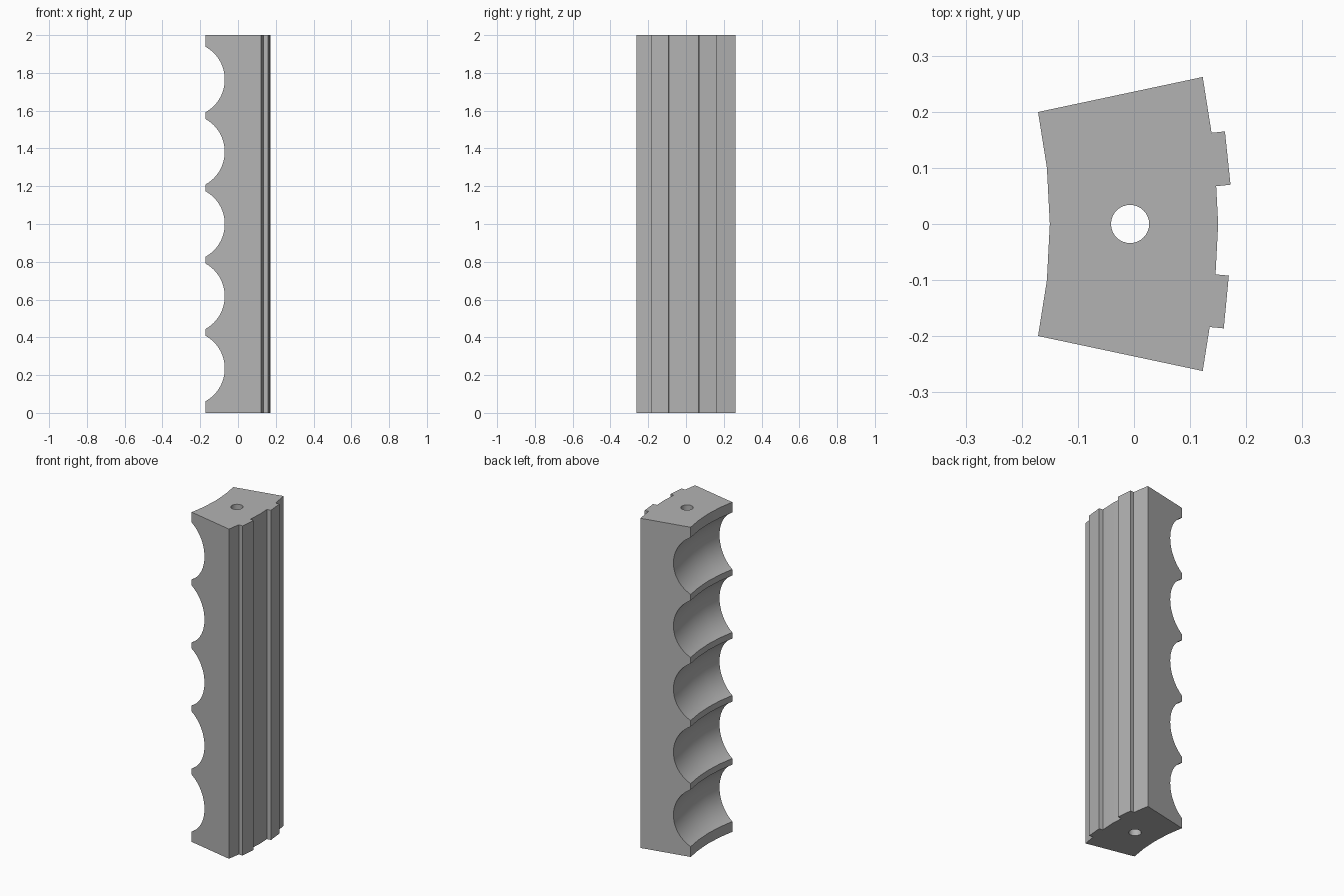
import bpy, bmesh, math
from mathutils import Vector

if "Cube" in bpy.data.objects:
    bpy.data.objects.remove(bpy.data.objects["Cube"], do_unlink=True)

HEIGHT = 2.0
AXIS_X = -1.11                  # axis of the ring that the block is a slice of
R_IN, R_OUT = 0.96, 1.26
HALF_ANGLE, ARC_STEPS = math.radians(12), 4
GROOVE_R, GROOVE_CENTRE = 0.196, 0.867
GROOVES, GROOVE_PITCH = 5, 0.3825

grey = bpy.data.materials.new("plain grey")
grey.use_nodes = True
grey.diffuse_color = (0.45, 0.45, 0.45, 1)
grey.node_tree.nodes["Principled BSDF"].inputs["Base Color"].default_value = grey.diffuse_color


def finish(name, bm):
    bmesh.ops.recalc_face_normals(bm, faces=bm.faces)
    mesh = bpy.data.meshes.new(name)
    bm.to_mesh(mesh)
    bm.free()
    mesh.materials.append(grey)
    obj = bpy.data.objects.new(name, mesh)
    bpy.context.collection.objects.link(obj)
    return obj


def loft(name, rings, closed=False):
    """Skin a row of matching outlines and cap both ends."""
    bm = bmesh.new()
    rows = [[bm.verts.new(p) for p in ring] for ring in rings]
    n = len(rows[0])
    for a, b in zip(rows, rows[1:]):
        for i in range(n):
            j = (i + 1) % n
            bm.faces.new((a[i], a[j], b[j], b[i]))
    bm.faces.new(rows[0])
    bm.faces.new(rows[-1])
    return finish(name, bm)


def prism(name, outline, z0, z1):
    return loft(name, [[(x, y, z) for x, y in outline] for z in (z0, z1)])


def combine(target, tool, operation):
    mod = target.modifiers.new(tool.name, "BOOLEAN")
    mod.operation, mod.object, mod.solver = operation, tool, "EXACT"
    bpy.context.view_layer.objects.active = target
    bpy.ops.object.modifier_apply(modifier=mod.name)
    bpy.data.objects.remove(tool, do_unlink=True)


# Radial section with a row of round grooves down the inner side
section = [(R_OUT, 0), (R_OUT, HEIGHT), (R_IN, HEIGHT)]
mouth = math.acos((R_IN - GROOVE_CENTRE) / GROOVE_R)
for k in reversed(range(GROOVES)):
    zc = HEIGHT / 2 + (k - (GROOVES - 1) / 2) * GROOVE_PITCH
    for i in range(25):
        a = mouth * (1 - i / 12)
        section.append((GROOVE_CENTRE + GROOVE_R * math.cos(a), zc + GROOVE_R * math.sin(a)))
section.append((R_IN, 0))

# Block: the section swept round the ring axis
rings = []
for s in range(ARC_STEPS + 1):
    t = HALF_ANGLE * (2 * s / ARC_STEPS - 1)
    rings.append([(AXIS_X + r * math.cos(t), r * math.sin(t), z) for r, z in section])
block = loft("grooved_block", rings)

# Two upright ribs on the outer side, rooted inside the block
for name, p, q in (("left_rib", (0.172, 0.07), (0.162, 0.165)),
                   ("right_rib", (0.16, -0.186), (0.169, -0.092))):
    p, q = Vector(p), Vector(q)
    side = (q - p).normalized()
    inward = Vector((-side.y, side.x)) * 0.06
    rib = prism(name, [p, q, q + inward, p + inward], 0, HEIGHT)
    combine(block, rib, "UNION")

# Round bore from top to bottom
circle = [(-0.007 + 0.034 * math.cos(math.tau * i / 32), 0.034 * math.sin(math.tau * i / 32))
          for i in range(32)]
combine(block, prism("bore", circle, -0.1, HEIGHT + 0.1), "DIFFERENCE")

# Smooth grooves, crisp corners
bpy.ops.object.select_all(action="DESELECT")
block.select_set(True)
bpy.context.view_layer.objects.active = block
bpy.ops.object.shade_smooth_by_angle(angle=math.radians(30))
